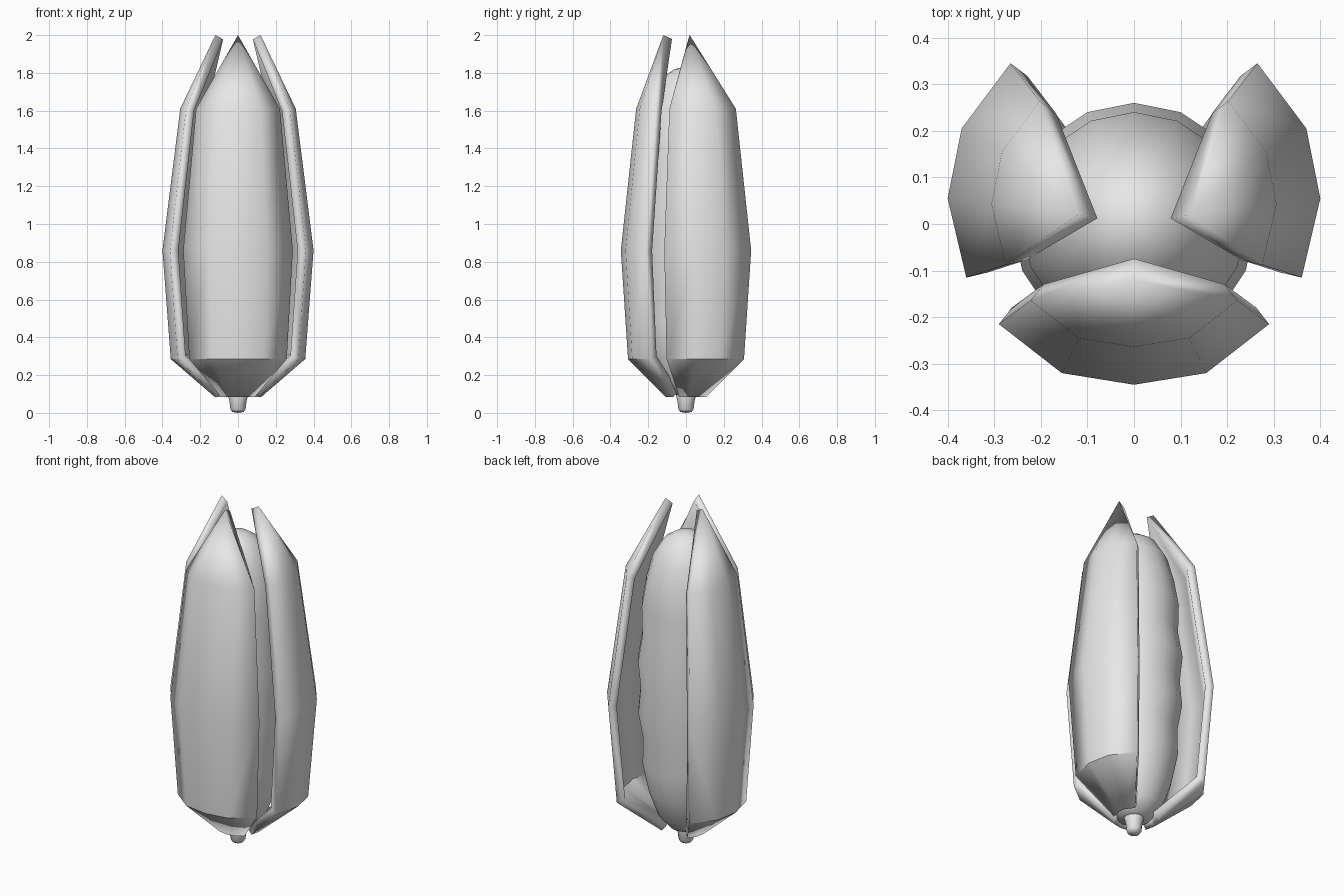
import bpy, bmesh, math

if "Cube" in bpy.data.objects:
    bpy.data.objects.remove(bpy.data.objects["Cube"])

grey = bpy.data.materials.new("pale_grey")
grey.diffuse_color = (0.8, 0.8, 0.8, 1)
grey.use_nodes = True
grey.node_tree.nodes["Principled BSDF"].inputs["Base Color"].default_value = grey.diffuse_color


def finish(name, bm, angle):
    bmesh.ops.recalc_face_normals(bm, faces=bm.faces)
    me = bpy.data.meshes.new(name)
    bm.to_mesh(me)
    bm.free()
    me.materials.append(grey)
    ob = bpy.data.objects.new(name, me)
    bpy.context.collection.objects.link(ob)
    bpy.ops.object.select_all(action='DESELECT')
    ob.select_set(True)
    bpy.context.view_layer.objects.active = ob
    bpy.ops.object.shade_smooth_by_angle(angle=math.radians(angle))
    return ob


def lathe(name, profile, sides, angle=60):
    bm = bmesh.new()
    vs = [bm.verts.new((r, 0, z)) for r, z in profile]
    es = [bm.edges.new(p) for p in zip(vs, vs[1:])]
    bmesh.ops.spin(bm, geom=vs + es, axis=(0, 0, 1), cent=(0, 0, 0),
                   angle=math.tau, steps=sides, use_duplicate=False)
    bmesh.ops.remove_doubles(bm, verts=bm.verts, dist=1e-4)
    return finish(name, bm, angle)


# Leaf: an outline at the widest level, scaled at each level, closing to a tip
LEVELS = [(0.085, 0.31), (0.285, 0.89), (0.86, 1.0), (1.61, 0.765)]


def leaf(name, outline, tip):
    bm = bmesh.new()
    rows = [[bm.verts.new((x * s, y * s, z)) for x, y in outline] for z, s in LEVELS]
    for a, b in zip(rows, rows[1:]):
        for i in range(len(outline) - 1):
            bm.faces.new((a[i], a[i + 1], b[i + 1], b[i]))
    top = bm.verts.new((*tip, 2.0))
    for p, q in zip(rows[-1], rows[-1][1:]):
        bm.faces.new((p, q, top))
    # normals must point away from the cob
    bmesh.ops.recalc_face_normals(bm, faces=bm.faces)
    f = bm.faces[len(outline)]
    c = f.calc_center_median()
    flip = f.normal.x * c.x + f.normal.y * c.y < 0
    ob = finish(name, bm, 30)
    if flip:
        ob.data.flip_normals()
    m = ob.modifiers.new("thickness", 'SOLIDIFY')
    m.thickness = 0.045
    m.offset = -1
    m.use_even_offset = True
    # solidify before the smoothing modifier, if there is one
    bpy.ops.object.modifier_move_to_index(modifier="thickness", index=0)


# Cob with gentle ripples
lathe("cob", [(0, 0.09), (0.09, 0.1), (0.15, 0.17), (0.2, 0.31), (0.235, 0.48),
              (0.232, 0.63), (0.258, 0.78), (0.245, 0.93), (0.26, 1.08),
              (0.236, 1.23), (0.24, 1.4), (0.215, 1.55), (0.18, 1.68),
              (0.12, 1.78), (0.06, 1.82), (0, 1.835)], 16)

# Stem
lathe("stem", [(0, 0), (0.03, 0.005), (0.04, 0.02), (0.045, 0.06),
               (0.055, 0.1), (0.05, 0.13), (0, 0.13)], 12)

# Husk leaves
leaf("front_leaf", [(-0.29, -0.215), (-0.155, -0.32), (0, -0.345),
                    (0.155, -0.32), (0.29, -0.215)], (0, -0.12))
side = [(0.36, -0.115), (0.4, 0.055), (0.37, 0.205), (0.265, 0.345)]
for name, s in (("right_leaf", 1), ("left_leaf", -1)):
    leaf(name, [(x * s, y) for x, y in side], (0.12 * s, 0.02))
